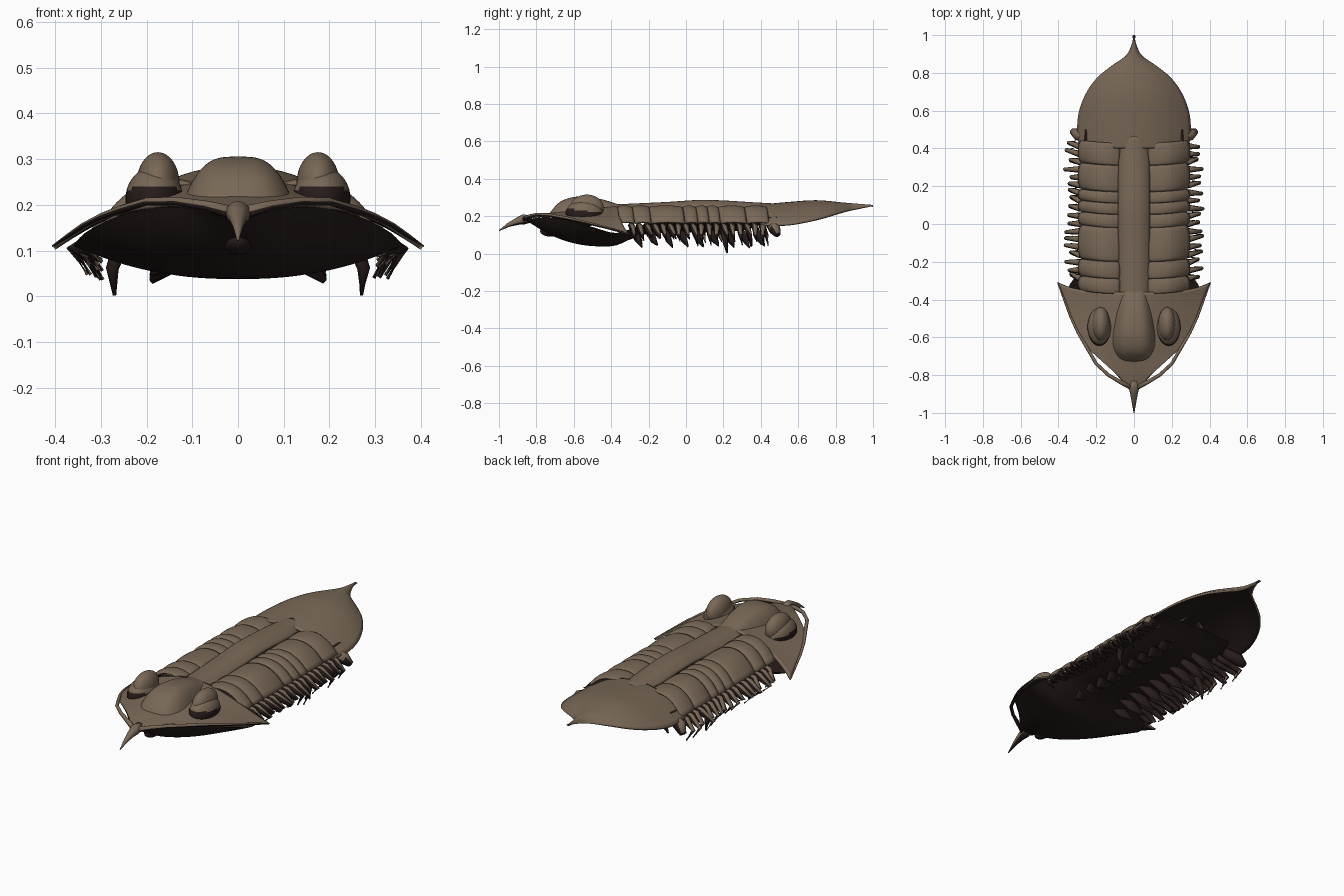
import bpy
import bmesh
import math
import random
from mathutils import Vector

random.seed(4)
if "Cube" in bpy.data.objects:
    bpy.data.objects.remove(bpy.data.objects["Cube"])


def material(name, rgb):
    m = bpy.data.materials.new(name)
    m.use_nodes = True
    m.diffuse_color = (*rgb, 1)
    m.node_tree.nodes["Principled BSDF"].inputs["Base Color"].default_value = (*rgb, 1)
    return m


SHELL = material("shell brown", (0.19, 0.138, 0.094))
DARK = material("dark underside", (0.02, 0.012, 0.011))


def curve(*pts):
    """Smooth interpolation through (position, value) pairs."""
    n = len(pts)

    def slope(i):
        a, b = pts[max(i - 1, 0)], pts[min(i + 1, n - 1)]
        return (b[1] - a[1]) / (b[0] - a[0])

    def at(t):
        t = min(max(t, pts[0][0]), pts[-1][0])
        i = next(k for k in range(n - 1) if t <= pts[k + 1][0])
        (a, p), (b, q) = pts[i], pts[i + 1]
        h = b - a
        s = (t - a) / h
        return (p * (1 + 2 * s) * (1 - s) ** 2 + q * s * s * (3 - 2 * s)
                + h * s * (1 - s) * (slope(i) * (1 - s) - slope(i + 1) * s))
    return at


def finish(name, bm, rule=None):
    bm.normal_update()
    mesh = bpy.data.meshes.new(name)
    mesh.materials.append(SHELL)
    mesh.materials.append(DARK)
    for f in bm.faces:
        f.smooth = True
        if rule:
            f.material_index = 1 if rule(f) else 0
    bm.to_mesh(mesh)
    bm.free()
    ob = bpy.data.objects.new(name, mesh)
    bpy.context.collection.objects.link(ob)
    return ob


def sheet(name, fn, u0=-1, nu=32, nv=32, thick=0.0, rule=None, flip=False):
    """Grid surface from fn(u, v); thick sheets get a dark inner side."""
    bm = bmesh.new()
    rows = [[bm.verts.new(fn(u0 + (1 - u0) * i / nu, j / nv)) for i in range(nu + 1)]
            for j in range(nv + 1)]
    for a, b in zip(rows, rows[1:]):
        for i in range(nu):
            bm.faces.new((a[i], a[i + 1], b[i + 1], b[i]))
    if flip:
        bmesh.ops.reverse_faces(bm, faces=bm.faces[:])
    ob = finish(name, bm, rule)
    if thick:
        mod = ob.modifiers.new("thickness", 'SOLIDIFY')
        mod.thickness = thick
        mod.offset = -1
        mod.material_offset = 1
    return ob


def tube(name, pts, radii, rule=None, sides=8, flat=1.0):
    """Tapered limb or rim along a path."""
    bm = bmesh.new()
    pts = [Vector(p) for p in pts]
    rings = []
    for i, p in enumerate(pts):
        d = (pts[min(i + 1, len(pts) - 1)] - pts[max(i - 1, 0)]).normalized()
        side = d.cross(Vector((0, 0, 1))).normalized()
        up = side.cross(d)
        rings.append([bm.verts.new(p + radii[i] * (side * math.cos(a) * flat + up * math.sin(a)))
                      for a in (2 * math.pi * k / sides for k in range(sides))])
    for a, b in zip(rings, rings[1:]):
        for k in range(sides):
            bm.faces.new((a[k], a[(k + 1) % sides], b[(k + 1) % sides], b[k]))
    for ring in (rings[0], rings[-1]):
        bm.faces.new(ring)
    bmesh.ops.recalc_face_normals(bm, faces=bm.faces[:])
    return finish(name, bm, rule)


def blob(name, centre, radii, rule=None):
    """Ellipsoid."""
    bm = bmesh.new()
    bmesh.ops.create_uvsphere(bm, u_segments=32, v_segments=24, radius=1)
    for v in bm.verts:
        v.co = Vector(centre) + Vector(c * r for c, r in zip(v.co, radii))
    return finish(name, bm, rule)


def facing_down(f):
    return f.normal.z < 0.4


def lens_band(f):
    """Lower front of the eye."""
    c = f.calc_center_median()
    return c.z < .242 - .13 * (c.y + .64)


def everywhere(f):
    return True


SIDES = (("left", 1), ("right", -1))

# Head shield with swept-back corners
head_w = curve((-.87, .035), (-.82, .07), (-.76, .135), (-.7, .205), (-.66, .25),
               (-.55, .32), (-.45, .364), (-.36, .405))
head_c = curve((-.87, .192), (-.76, .212), (-.6, .238), (-.36, .258))
head_e = curve((-.87, .186), (-.76, .206), (-.66, .192), (-.5, .152), (-.36, .11))


def head(u, v):
    y = -.87 + .51 * v
    e = head_e(y)
    return (u * head_w(y), y + .05 * u ** 4 * v * v,
            e + (head_c(y) - e) * (1 - abs(u) ** 1.9))


sheet("head_shield", head, nu=40, thick=.01)

# Raised dome of the head, broad in front and narrowing backwards
dome_w = curve((-.735, .006), (-.728, .05), (-.7, .09), (-.63, .118), (-.5, .108),
               (-.4, .088), (-.34, .08))
dome_c = curve((-.735, .205), (-.72, .228), (-.68, .272), (-.62, .298), (-.55, .305),
               (-.45, .29), (-.37, .266), (-.34, .258))


def dome(u, v):
    y = -.735 + .395 * v
    return u * dome_w(y), y, .21 + (dome_c(y) - .21) * (1 - abs(u) ** 3.4)


sheet("head_dome", dome, thick=.006)

# Snout spike and small mouth plate
tube("snout_spike", [(0, -.83, .186), (0, -.87, .182), (0, -.9, .173), (0, -.95, .153), (0, -1, .122)],
     [.02, .027, .02, .011, .002], lambda f: f.normal.z < -.3, 12)
blob("mouth_plate", (0, -.72, .12), (.033, .06, .03), everywhere)

# Front rims that leave a slot beside the head and run on along its edge, and the eyes
rim = [(.015, -.865, .184), (.07, -.838, .198), (.135, -.8, .208), (.2, -.74, .207)]
rim += [head(1, v) for v in (.43, .55, .7, .85, 1)]
for side, s in SIDES:
    tube(side + "_rim", [(s * x, y, z) for x, y, z in rim],
         [.014, .011, .009, .009, .009, .007, .006, .005, .002], lambda f: f.normal.z < -.2)
    blob(side + "_eye", (s * .183, -.545, .213), (.063, .1, .07), lens_band)
    blob(side + "_eye_lid", (s * .175, -.53, .245), (.047, .09, .07))

# Central ridge of the body, fading into the tail
axis_c = curve((-.4, .262), (-.1, .276), (.1, .287), (.4, .272), (.47, .268))
axis_w = curve((-.4, .082), (.3, .083), (.47, .07))


def ridge(u, v):
    y = -.4 + .87 * v
    return u * axis_w(y), y, axis_c(y) - .035 * abs(u) ** 2.5


sheet("body_ridge", ridge, nu=16, thick=.006)

# Side plates of the body, one pair per segment
cuts = [-.37, -.29, -.2, -.02, .05, .11, .17, .31, .43]
plate_z = curve((0, .238), (.25, .252), (.55, .245), (.8, .213), (1, .165))
for n, (a, b) in enumerate(zip(cuts, cuts[1:]), 1):
    for side, s in SIDES:
        def plate(u, v):
            puff = math.sin(math.pi * v) ** .5 if 0 < v < 1 else 0
            x = .075 + u * (.205 + .017 * puff)
            return s * x, a + (b - a) * v + .015 * u * u, plate_z(u) + .009 * (puff - .5)
        sheet(f"{side}_side_plate_{n}", plate, u0=0, nu=14, nv=14, thick=.008, flip=s < 0)

# Tail shield ending in a point
tail_w = curve((.4, .29), (.5, .301), (.6, .29), (.7, .25), (.78, .19), (.84, .115),
               (.89, .045), (.94, .016), (1, .001))
tail_c = curve((.4, .262), (.55, .276), (.7, .285), (.85, .272), (1, .26))
tail_e = curve((.4, .155), (.55, .158), (.7, .185), (.85, .225), (1, .256))


def tail(u, v):
    y = .4 + .6 * v
    e = tail_e(y)
    return u * tail_w(y), y, e + (tail_c(y) - e) * (1 - abs(u) ** 2.2)


sheet("tail_shield", tail, nv=48, thick=.01)

# Belly: a deep bowl under the head, shallow behind it
belly_w = curve((-.85, .045), (-.76, .13), (-.7, .195), (-.55, .305), (-.4, .36), (-.33, .345),
                (-.22, .28), (.5, .26))
belly_low = curve((-.85, .175), (-.78, .13), (-.7, .088), (-.6, .055), (-.5, .04), (-.38, .042),
                  (-.3, .075), (-.2, .105), (.3, .125), (.5, .2))
belly_e = curve((-.85, .18), (-.76, .195), (-.66, .185), (-.5, .142), (-.38, .11), (-.3, .13),
                (-.2, .16), (.5, .195))


def belly(u, v):
    y = -.85 + 1.35 * v
    low = belly_low(y)
    return u * belly_w(y), y, low + (belly_e(y) - low) * abs(u) ** 2.4


sheet("belly", belly, nv=48, rule=everywhere, flip=True)

# Outer legs curling inwards at the tip, and inner gill blades
for n in range(18):
    y = -.28 + .041 * n
    for side, s in SIDES:
        reach = .345 + random.uniform(-.015, .02)
        drop = random.uniform(.065, .09) if n < 8 else random.uniform(.035, .065)
        lean = random.uniform(-.01, .015)
        tube(f"{side}_leg_{n + 1}",
             [(s * .22, y - .015, .15), (s * .29, y - .005, .135), (s * reach, y + lean, .1),
              (s * (reach - .035), y + lean + .01, drop)],
             [.018, .022, .013, .004], facing_down, flat=.8)
        if n % 2 == 0:
            tube(f"{side}_gill_{n // 2 + 1}",
                 [(s * .07, y, .125), (s * .14, y + .02, .085),
                  (s * .19, y + .045, random.uniform(.03, .055))],
                 [.02, .032, .006], everywhere, flat=.4)

# Short stout last limbs and two long hanging leg tips
for side, s in SIDES:
    tube(side + "_last_leg", [(s * .22, .45, .16), (s * .3, .475, .13), (s * .325, .49, .1)],
         [.025, .032, .018], facing_down)
    tube(side + "_leg_tip", [(s * .25, .2, .13), (s * .275, .21, .06), (s * .27, .22, .002)],
         [.02, .014, .004], everywhere)
